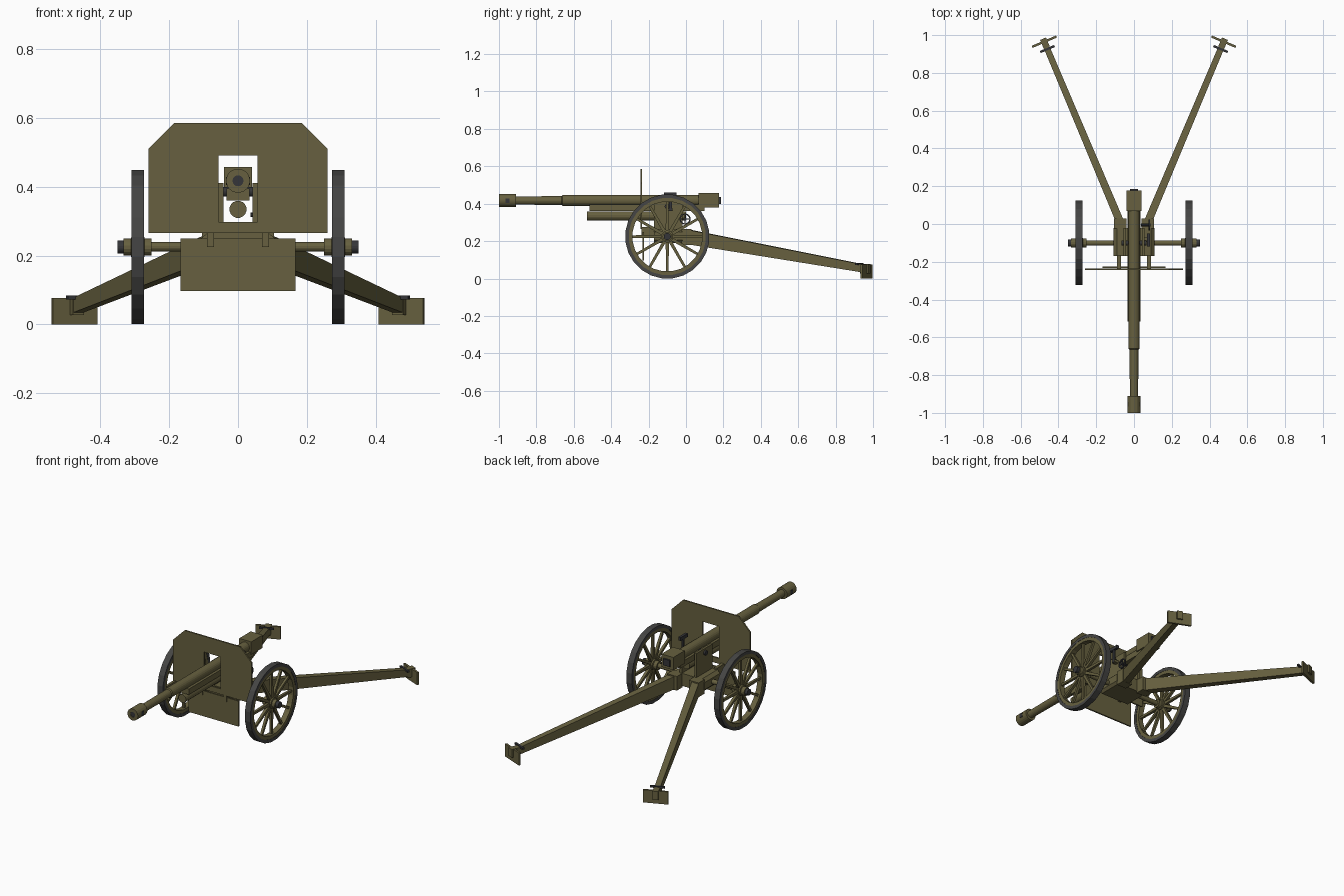
import bpy, bmesh, math
from mathutils import Vector

if "Cube" in bpy.data.objects:
    bpy.data.objects.remove(bpy.data.objects["Cube"])


def material(name, rgb):
    m = bpy.data.materials.new(name)
    m.diffuse_color = (*rgb, 1)
    m.use_nodes = True
    m.node_tree.nodes["Principled BSDF"].inputs["Base Color"].default_value = m.diffuse_color
    return m


OLIVE = material("olive_paint", (0.135, 0.118, 0.05))
RUBBER = material("tyre_grey", (0.06, 0.06, 0.058))
STEEL = material("dark_steel", (0.035, 0.036, 0.04))


def finish(name, bm, mat):
    bmesh.ops.recalc_face_normals(bm, faces=bm.faces[:])
    me = bpy.data.meshes.new(name)
    bm.to_mesh(me)
    bm.free()
    me.materials.append(mat)
    ob = bpy.data.objects.new(name, me)
    bpy.context.collection.objects.link(ob)
    return ob


def hexa(bm, lo, hi):
    """Join two four-cornered ends into a solid."""
    a = [bm.verts.new(p) for p in lo]
    b = [bm.verts.new(p) for p in hi]
    bm.faces.new(a)
    bm.faces.new(b)
    for i in range(4):
        j = (i + 1) % 4
        bm.faces.new((a[i], a[j], b[j], b[i]))


def box(name, x, y, z, mat=OLIVE):
    bm = bmesh.new()
    ends = [[(x[i], y[j], zz) for i, j in ((0, 0), (1, 0), (1, 1), (0, 1))] for zz in z]
    hexa(bm, *ends)
    return finish(name, bm, mat)


def lathe(name, profile, axis, centre, mat=OLIVE, n=20, ring=False):
    """Turn (position, radius) points around the x or y axis; ring closes the section."""
    bm = bmesh.new()
    c = Vector(centre)
    loops = []
    for t, r in profile:
        row = []
        for k in range(n):
            a = 2 * math.pi * (k + 0.5) / n
            u, w = r * math.sin(a), r * math.cos(a)
            row.append(bm.verts.new(c + Vector((t, u, w) if axis == "x" else (u, t, w))))
        loops.append(row)
    pairs = list(zip(loops, loops[1:]))
    if ring:
        pairs.append((loops[-1], loops[0]))
    else:
        bm.faces.new(loops[0])
        bm.faces.new(loops[-1])
    for a, b in pairs:
        for k in range(n):
            j = (k + 1) % n
            bm.faces.new((a[k], a[j], b[j], b[k]))
    return finish(name, bm, mat)


def rod(name, axis, a, b, r, centre, mat=OLIVE, n=16):
    return lathe(name, [(a, r), (b, r)], axis, centre, mat, n)


def tube(name, axis, a, b, r0, r1, centre, mat=OLIVE, n=24):
    return lathe(name, [(a, r0), (a, r1), (b, r1), (b, r0)], axis, centre, mat, n, True)


def prism(name, outline, y0, y1):
    """Extrude a half outline in x,z along y and mirror it."""
    bm = bmesh.new()
    f = bm.faces.new([bm.verts.new((x, y0, z)) for x, z in outline])
    ext = bmesh.ops.extrude_face_region(bm, geom=[f])["geom"]
    verts = [v for v in ext if isinstance(v, bmesh.types.BMVert)]
    bmesh.ops.translate(bm, verts=verts, vec=(0, y1 - y0, 0))
    if f.is_valid and len(f.link_loops if hasattr(f, "link_loops") else f.loops) == 0:
        bm.faces.remove(f)
    ob = finish(name, bm, OLIVE)
    ob.modifiers.new("mirror", "MIRROR")
    return ob


# Gun barrel, muzzle brake and breech
G = (0, 0, 0.417)
lathe("barrel", [(-0.92, 0.022), (-0.665, 0.024), (-0.66, 0.029), (0.08, 0.029)], "y", G)
tube("muzzle_brake", "y", -1.0, -0.91, 0.016, 0.035, G, n=20)
rod("bore", "y", -0.996, -0.93, 0.0162, G, STEEL)
box("brake_ports", (-0.0355, 0.0355), (-0.965, -0.943), (0.405, 0.428), STEEL)
box("breech", (-0.04, 0.04), (0.068, 0.177), (0.38, 0.457))
box("breech_block", (-0.022, 0.022), (0.17, 0.186), (0.398, 0.437), STEEL)

# Cradle with recoil cylinder
box("cradle", (-0.034, 0.034), (-0.515, 0.1), (0.36, 0.395))
rod("recoil_cylinder", "y", -0.53, 0.0, 0.025, (0, 0, 0.334))
rod("trunnion", "x", -0.066, 0.066, 0.014, (0, -0.1, 0.385), STEEL)

# Shields
prism("upper_shield", [(0, 0.585), (0.185, 0.585), (0.26, 0.51), (0.26, 0.265), (0, 0.265),
                       (0, 0.298), (0.056, 0.298), (0.056, 0.49), (0, 0.49)], -0.244, -0.235)
box("lower_shield", (-0.167, 0.167), (-0.233, -0.224), (0.097, 0.25))

# Carriage body and axle
prism("carriage_body", [(0, 0.19), (0.095, 0.19), (0.108, 0.205), (0.108, 0.248),
                        (0.09, 0.265), (0, 0.265)], -0.17, -0.02)
rod("axle", "x", -0.27, 0.27, 0.014, (0, -0.1, 0.225))

ANG = math.radians(22.9)
for s, side in ((-1, "left"), (1, "right")):
    def span(a, b):
        return tuple(sorted((s * a, s * b)))

    box(side + "_cheek", span(0.042, 0.056), (-0.17, -0.02), (0.25, 0.41))
    box(side + "_shield_bracket", span(0.07, 0.09), (-0.238, -0.165), (0.225, 0.275))
    box(side + "_trail_pivot", span(0.04, 0.105), (-0.025, 0.03), (0.18, 0.265))

    # Wheel: tyre, rim, spokes, hub
    c = (s * 0.291, -0.1, 0.2245)
    tube(side + "_tyre", "x", -0.0185, 0.0185, 0.207, 0.2255, c, RUBBER)
    tube(side + "_rim", "x", -0.0165, 0.0165, 0.187, 0.208, c)
    bm = bmesh.new()
    for k in range(12):
        a = 2 * math.pi * k / 12
        out, tan = Vector((0, math.sin(a), math.cos(a))), Vector((0, math.cos(a), -math.sin(a)))
        ends = []
        for r, w in ((0.018, 0.009), (0.192, 0.0065)):
            ends.append([Vector(c) + out * r + tan * (i * w) + Vector((j * w, 0, 0))
                         for i, j in ((-1, -1), (1, -1), (1, 1), (-1, 1))])
        hexa(bm, *ends)
    finish(side + "_spokes", bm, OLIVE)
    lathe(side + "_hub", [(-0.042, 0.025), (-0.02, 0.025), (-0.018, 0.032), (0.018, 0.032),
                          (0.02, 0.025), (0.04, 0.025)], "x", c, n=16)
    rod(side + "_hub_cap", "x", s * 0.03, s * 0.059, 0.019, c, STEEL)

    # Splayed trail leg, spade and lifting handle
    d = Vector((s * math.sin(ANG), math.cos(ANG), 0))
    q = Vector((math.cos(ANG), -s * math.sin(ANG), 0))
    foot = Vector((s * 0.475, 0.965, 0))

    def oriented(name, p0, p1, h0, h1, z0, z1, mat=OLIVE):
        bm = bmesh.new()
        ends = []
        for p, h, z in ((p0, h0, z0), (p1, h1, z1)):
            ends.append([p + q * (i * h) + Vector((0, 0, z[j]))
                         for i, j in ((-1, 0), (1, 0), (1, 1), (-1, 1))])
        hexa(bm, *ends)
        finish(side + name, bm, mat)

    oriented("_trail", Vector((s * 0.073, 0.01, 0)), foot, 0.021, 0.016,
             (0.184, 0.262), (0.03, 0.072))
    oriented("_spade", foot - d * 0.006, foot + d * 0.006, 0.07, 0.07, (0, 0.076), (0, 0.076))
    oriented("_spade_socket", foot - d * 0.03, foot + d * 0.017, 0.017, 0.017,
             (0.028, 0.078), (0.028, 0.078))
    grip = foot - d * 0.042
    oriented("_handle", grip - d * 0.006, grip + d * 0.006, 0.041, 0.041,
             (0.073, 0.084), (0.073, 0.084), STEEL)

# Sight on the right cheek
box("sight_post", (0.072, 0.084), (-0.09, -0.076), (0.36, 0.445), STEEL)
box("sight_arm", (0.05, 0.084), (-0.095, -0.07), (0.36, 0.375))
box("sight_head", (0.07, 0.086), (-0.118, -0.05), (0.44, 0.46), STEEL)

# Elevating handwheel
H = (0.082, -0.005, 0.318)
tube("handwheel_rim", "x", -0.004, 0.004, 0.023, 0.03, H, STEEL, 16)
rod("handwheel_shaft", "x", -0.045, 0.006, 0.007, H, STEEL, 10)
box("handwheel_spoke_a", (0.08, 0.084), (-0.03, 0.02), (0.315, 0.321), STEEL)
box("handwheel_spoke_b", (0.08, 0.084), (-0.008, -0.002), (0.293, 0.343), STEEL)
